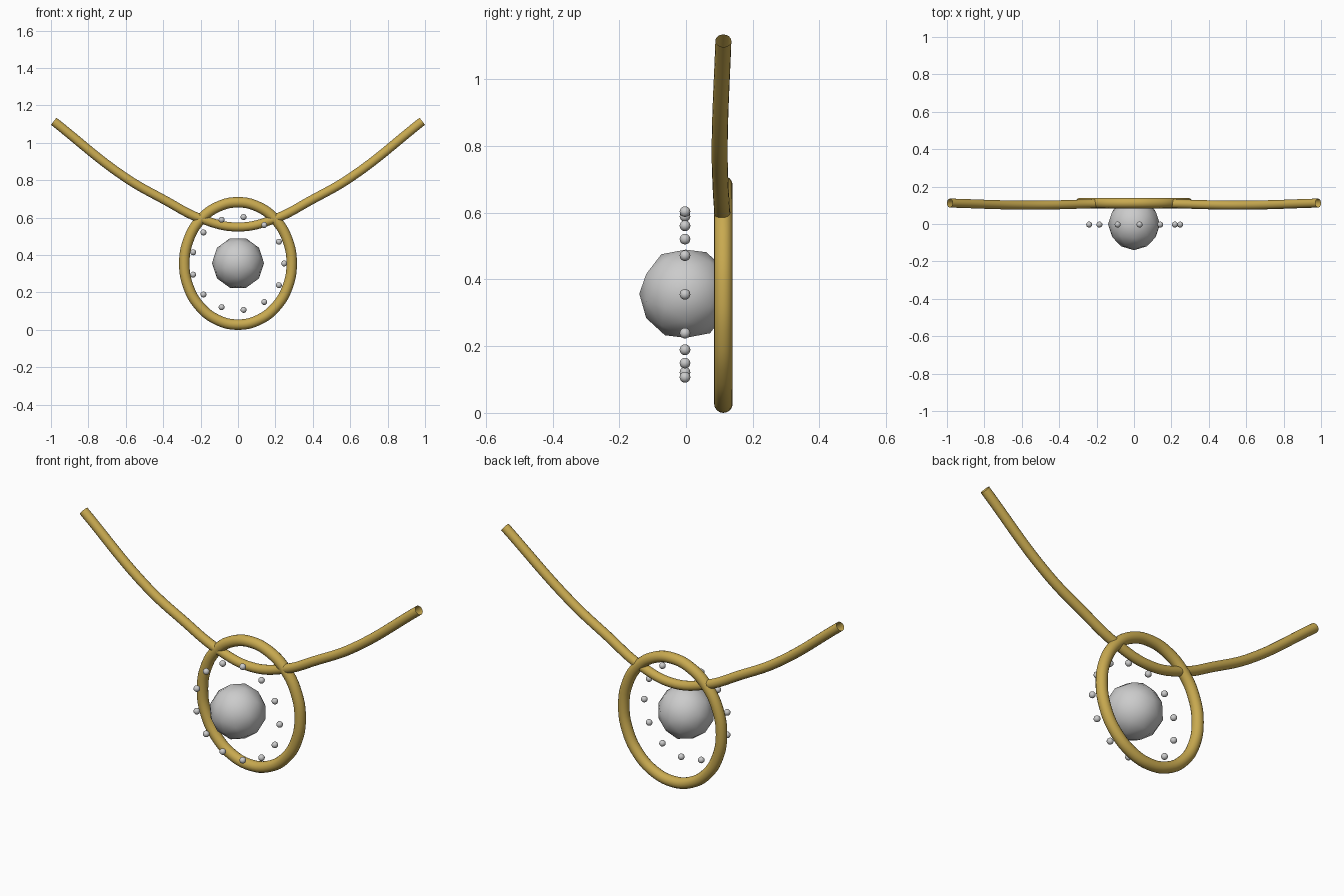
import bpy
from math import sin, cos, pi

if "Cube" in bpy.data.objects:
    bpy.data.objects.remove(bpy.data.objects["Cube"])

gold = bpy.data.materials.new("gold")
gold.diffuse_color = (0.58, 0.40, 0.08, 1)
gold.use_nodes = True
gold.node_tree.nodes["Principled BSDF"].inputs["Base Color"].default_value = gold.diffuse_color


def tube(name, points, radius, cyclic=False, resolution=8):
    """Round tube swept along a smooth path."""
    cu = bpy.data.curves.new(name, 'CURVE')
    cu.dimensions = '3D'
    cu.bevel_depth = radius
    cu.bevel_resolution = 6
    cu.resolution_u = resolution
    sp = cu.splines.new('BEZIER')
    sp.bezier_points.add(len(points) - 1)
    for bp, p in zip(sp.bezier_points, points):
        bp.co = p
        bp.handle_left_type = bp.handle_right_type = 'AUTO'
    sp.use_cyclic_u = cyclic
    sp.use_smooth = True
    cu.materials.append(gold)
    ob = bpy.data.objects.new(name, cu)
    bpy.context.collection.objects.link(ob)
    return ob


CZ = 0.355  # height of the pendant centre

# oval pendant frame
tube("pendant_ring",
     [(0.287 * cos(i * pi / 8), 0.112, CZ + 0.327 * sin(i * pi / 8)) for i in range(16)],
     0.028, cyclic=True, resolution=5)

# neck cord: half path mirrored about x = 0, open ends
half = [(0.2, 0.109, 0.595), (0.39, 0.103, 0.693), (0.6, 0.101, 0.813), (0.985, 0.112, 1.115)]
tube("neck_cord",
     [(-x, y, z) for x, y, z in reversed(half)] + [(0, 0.112, 0.55)] + half, 0.024)

# central low-poly gem
bpy.ops.mesh.primitive_ico_sphere_add(subdivisions=2, radius=0.139,
                                      location=(0, -0.001, CZ + 0.002),
                                      rotation=(pi / 2, pi / 2, 0))
gem = bpy.context.object
gem.name = "centre_gem"
bpy.ops.object.shade_smooth()

# thirteen small beads around the gem
bpy.ops.mesh.primitive_uv_sphere_add(segments=16, ring_count=10, radius=0.016)
first = bpy.context.object
bpy.ops.object.shade_smooth()
for i in range(13):
    a = 2 * pi * i / 13
    bead = first if i == 0 else first.copy()
    bead.name = f"bead_{i + 1}"
    bead.location = (0.247 * cos(a), -0.003, CZ + 0.25 * sin(a))
    if i:
        bpy.context.collection.objects.link(bead)
